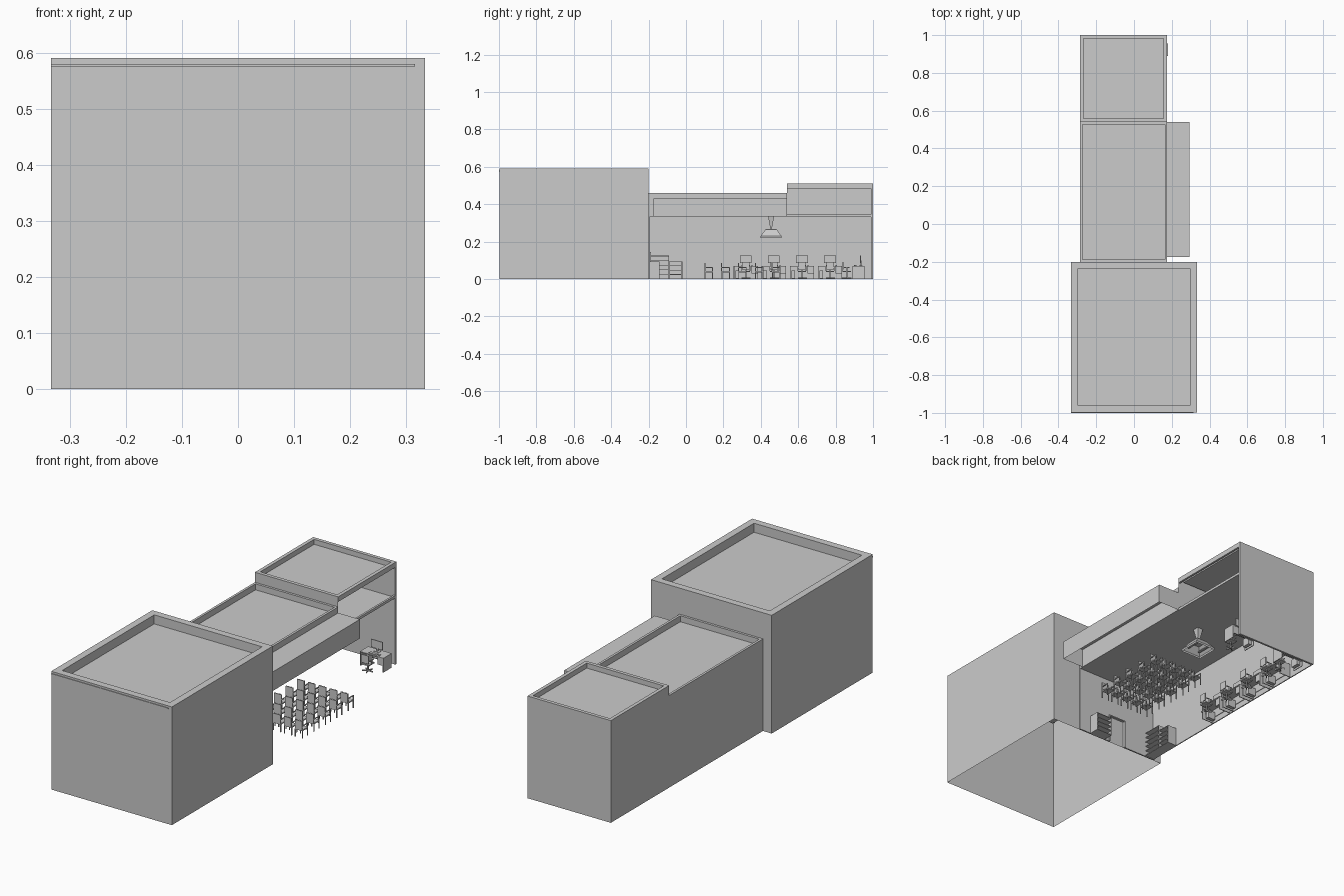
import bpy, bmesh, math
from mathutils import Matrix, Vector

if "Cube" in bpy.data.objects:
    bpy.data.objects.remove(bpy.data.objects["Cube"])


def finish(name, bm):
    me = bpy.data.meshes.new(name)
    bm.to_mesh(me)
    bm.free()
    ob = bpy.data.objects.new(name, me)
    bpy.context.collection.objects.link(ob)
    return ob


def add_box(bm, x0, x1, y0, y1, z0, z1):
    m = Matrix.Translation(((x0 + x1) / 2, (y0 + y1) / 2, (z0 + z1) / 2)) @ \
        Matrix.Diagonal((x1 - x0, y1 - y0, z1 - z0, 1))
    return bmesh.ops.create_cube(bm, size=1, matrix=m)


def boxes(name, items):
    bm = bmesh.new()
    for b in items:
        add_box(bm, *b)
    return finish(name, bm)


def place(src, x, y, turn=0):
    ob = src.copy()
    bpy.context.collection.objects.link(ob)
    ob.location = (x, y, 0)
    ob.rotation_euler.z = math.radians(turn)
    return ob


def shell(name, box, inset=0, depth=0, open_dirs=()):
    """Thin box with a sunken roof; faces pointing along open_dirs are removed."""
    bm = bmesh.new()
    add_box(bm, *box)
    bm.normal_update()
    if inset:
        top = [f for f in bm.faces if f.normal.z > .9]
        bmesh.ops.inset_region(bm, faces=top, thickness=inset)
        for v in top[0].verts:
            v.co.z = box[5]
        ext = bmesh.ops.extrude_face_region(bm, geom=top)
        bmesh.ops.delete(bm, geom=top, context='FACES_ONLY')
        for v in ext['geom']:
            if isinstance(v, bmesh.types.BMVert):
                v.co.z -= depth
    bm.normal_update()
    c = Vector(((box[0] + box[1]) / 2, (box[2] + box[3]) / 2, (box[4] + box[5]) / 2))
    half = Vector((box[1] - box[0], box[3] - box[2], box[5] - box[4])) / 2
    kill = []
    for d in map(Vector, open_dirs):
        reach = sum(abs(a * b) for a, b in zip(d, half))
        kill += [f for f in bm.faces
                 if abs((f.calc_center_median() - c).dot(d) - reach) < 1e-4 and abs(f.normal.dot(d)) > .9]
    bmesh.ops.delete(bm, geom=kill, context='FACES')
    return finish(name, bm)


# main building masses
DOWN, RIGHT = (0, 0, -1), (1, 0, 0)
shell("front_block", (-.333, .333, -.997, -.2, 0, .59), .05, .045, [DOWN])
boxes("front_trim", [(-.333, .315, -1, -.99, .575, .58)])
shell("middle_upper", (-.285, .175, -.2, .54, .335, .46), .017, .03)
shell("back_upper", (-.285, .175, .54, 1, .335, .51), .025, .025, [RIGHT])
boxes("back_beam", [(.165, .175, .54, 1, .485, .51), (.165, .175, .54, 1, .332, .345)])
shell("side_canopy", (.175, .295, -.175, .54, .335, .43), open_dirs=[DOWN, (-1, 0, 0)])

# ground floor walls, with a doorway to the front block
boxes("left_wall", [(-.285, -.28, -.2, 1, 0, .335)])
boxes("back_wall", [(-.285, .175, .99, 1, 0, .485)])
boxes("door_wall", [(-.285, -.1, -.2, -.193, 0, .335), (-.01, .175, -.2, -.193, 0, .335),
                    (-.1, -.01, -.2, -.193, .14, .335)])
boxes("door_frame", [(-.105, -.1, -.2, -.188, 0, .14), (-.01, -.005, -.2, -.188, 0, .14),
                     (-.105, -.005, -.2, -.188, .14, .145)])


# open bookshelves, front facing +x
def bookshelf(name, w, h, n, d=.05):
    t = .003
    parts = [(0, t, -w / 2, w / 2, 0, h), (0, d, -w / 2, -w / 2 + t, 0, h), (0, d, w / 2 - t, w / 2, 0, h)]
    for i in range(n + 1):
        z = (h - t) * i / n
        parts.append((0, d, -w / 2, w / 2, z, z + t))
    return boxes(name, parts)


bookshelf("shelf_by_door", .09, .095, 4).location = (.065, -.193, 0)
bpy.data.objects["shelf_by_door"].rotation_euler.z = math.pi / 2
bookshelf("tall_shelf", .1, .125, 5).location = (-.28, -.14, 0)
bookshelf("low_shelf", .07, .095, 4).location = (-.28, -.055, 0)

# hanging square lamp: flared shade and tapered stem
bm = bmesh.new()
for r1, r2, z0, z1, cap in ((.056, .056, .22, .23, False), (.056, .03, .23, .265, False),
                            (.003, .016, .265, .335, True)):
    bmesh.ops.create_cone(bm, cap_ends=cap, segments=4, radius1=r1 * 1.414, radius2=r2 * 1.414, depth=z1 - z0,
                          matrix=Matrix.Translation((-.02, .455, (z0 + z1) / 2)) @ Matrix.Rotation(math.pi / 4, 4, 'Z'))
add_box(bm, -.05, .01, .425, .485, .263, .267)
for s in (-1, 1):
    add_box(bm, -.02 + s * .033 - .005, -.02 + s * .033 + .005, .42, .49, .235, .24)
finish("ceiling_lamp", bm)

# audience chair, facing +y
legs = [(sx * .02 - .002, sx * .02 + .002, sy * .02 - .002, sy * .02 + .002, 0, .062 if sy > 0 else .04)
        for sx in (-1, 1) for sy in (-1, 1)]
arms = [(sx * .02 - .002, sx * .02 + .002, -.022, .022, .06, .064) for sx in (-1, 1)]
chair = boxes("chair", legs + arms + [(-.02, .02, -.02, .022, .036, .042), (-.02, .02, -.024, -.019, .038, .086)])
chair.location = (.025, .122, 0)
for i in range(5):
    for j in range(5):
        if i or j:
            place(chair, .025 + i * .06, .122 + j * .09)

# swivel chair with star base, facing +y
bm = bmesh.new()
for b in ((-.021, .021, -.021, .021, .038, .044), (-.02, .02, -.024, -.019, .05, .09),
          (-.003, .003, -.024, -.02, .038, .06), (-.003, .003, -.003, .003, .006, .04)):
    add_box(bm, *b)
for k in range(5):
    m = Matrix.Rotation(k * math.tau / 5, 4, 'Z') @ Matrix.Translation((.013, 0, .005)) @ \
        Matrix.Diagonal((.026, .004, .006, 1))
    bmesh.ops.create_cube(bm, size=1, matrix=m)
for s in (-1, 1):
    add_box(bm, s * .022 - .002, s * .022 + .002, -.02, .014, .06, .064)
    add_box(bm, s * .022 - .002, s * .022 + .002, -.004, .004, .042, .06)
swivel = finish("swivel_chair", bm)

# computer desk, user sits on -y side: top, sides, drawers, monitor, keyboard, tower
desk = boxes("computer_desk", [
    (-.065, .065, -.03, .035, .066, .071), (-.065, -.061, -.03, .035, 0, .066), (.061, .065, -.03, .035, 0, .066),
    (-.061, .061, .03, .033, .025, .066), (.03, .061, -.026, .03, .03, .066),
    (-.031, .031, .01, .015, .087, .126), (-.004, .004, .014, .018, .071, .1), (-.014, .014, .006, .024, .071, .073),
    (-.022, .022, -.022, -.008, .071, .074), (.03, .036, -.02, -.01, .071, .074),
    (-.055, -.037, -.015, .028, .004, .045)])

# row of computer places along the left wall
desk.location, desk.rotation_euler.z = (-.243, .32, 0), math.pi / 2
swivel.location, swivel.rotation_euler.z = (-.185, .32, 0), math.pi / 2
for i in range(1, 4):
    place(desk, -.243, .32 + i * .15, 90)
    place(swivel, -.185, .32 + i * .15, 90)

# desks in the back room, chairs on the front side
for x in (.115, -.19):
    place(desk, x, .92)
    place(swivel, x, .86)
